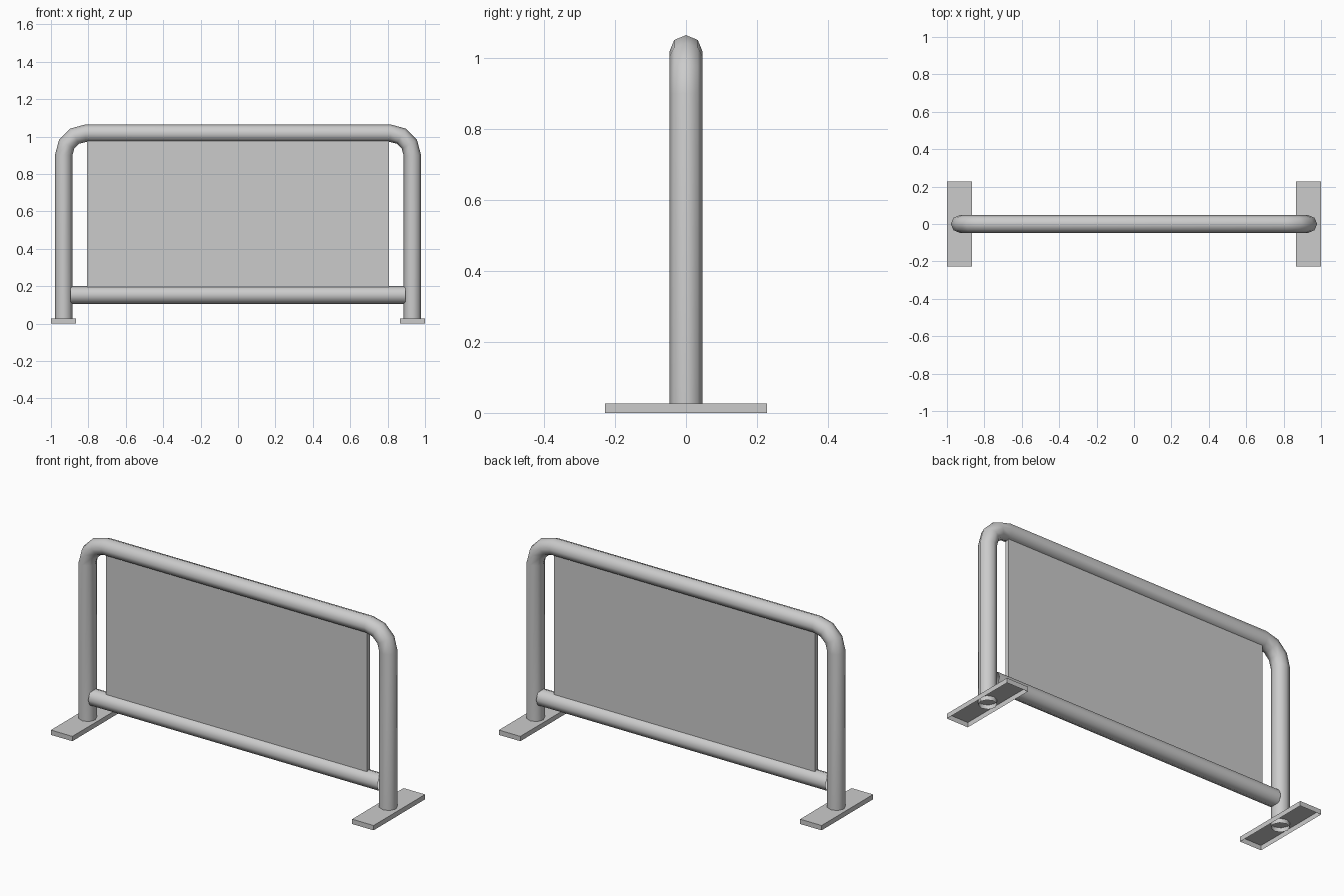
import bpy, bmesh, math
from mathutils import Vector, Matrix

cube = bpy.data.objects.get("Cube")
if cube:
    bpy.data.objects.remove(cube, do_unlink=True)

SIDES = 8
R = 0.047        # tube radius
LEG_X = 0.932    # leg centre line
TOP_Z = 1.018    # top rail centre line
BEND = 0.118     # bend radius of the centre line

grey = bpy.data.materials.new("light_grey")
grey.use_nodes = True
grey.diffuse_color = (0.6, 0.6, 0.6, 1)
grey.node_tree.nodes["Principled BSDF"].inputs["Base Color"].default_value = (0.6, 0.6, 0.6, 1)


def finish(bm, name, smooth=False):
    bmesh.ops.recalc_face_normals(bm, faces=bm.faces)
    mesh = bpy.data.meshes.new(name)
    bm.to_mesh(mesh)
    bm.free()
    mesh.materials.append(grey)
    obj = bpy.data.objects.new(name, mesh)
    bpy.context.collection.objects.link(obj)
    if smooth:
        bpy.ops.object.select_all(action='DESELECT')
        obj.select_set(True)
        bpy.context.view_layer.objects.active = obj
        bpy.ops.object.shade_smooth_by_angle(angle=math.radians(50))
    return obj


def tube(name, stations):
    """Open tube through (centre, outward direction) stations in the xz plane."""
    bm = bmesh.new()
    rings = []
    for centre, out in stations:
        ring = []
        for i in range(SIDES):
            a = 2 * math.pi * i / SIDES
            ring.append(bm.verts.new(centre + R * (math.cos(a) * out + math.sin(a) * Vector((0, 1, 0)))))
        rings.append(ring)
    for a, b in zip(rings, rings[1:]):
        for i in range(SIDES):
            j = (i + 1) % SIDES
            bm.faces.new((a[i], a[j], b[j], b[i]))
    return finish(bm, name, True)


def box(name, lo, hi, open_bottom=False):
    lo, hi = Vector(lo), Vector(hi)
    bm = bmesh.new()
    bmesh.ops.create_cube(bm, size=1, matrix=Matrix.Translation((lo + hi) / 2) @ Matrix.Diagonal((*(hi - lo), 1)))
    bmesh.ops.recalc_face_normals(bm, faces=bm.faces)
    if open_bottom:
        bottom = [f for f in bm.faces if f.normal.z < -0.9]
        bmesh.ops.delete(bm, geom=bottom, context='FACES')
    return finish(bm, name)


# Bent frame: leg, rounded corner, top rail, rounded corner, leg
stations = [(Vector((LEG_X, 0, 0.003)), Vector((1, 0, 0)))]
for start, side in ((0, 1), (90, -1)):
    corner = Vector((side * (LEG_X - BEND), 0, TOP_Z - BEND))
    for step in range(4):
        a = math.radians(start + 30 * step)
        out = Vector((math.cos(a), 0, math.sin(a)))
        stations.append((corner + BEND * out, out))
stations.append((Vector((-LEG_X, 0, 0.003)), Vector((-1, 0, 0))))
tube("bent_frame", stations)

# Straight lower rail between the legs
up = Vector((0, 0, 1))
tube("lower_rail", [(Vector((x, 0, 0.153)), up) for x in (-0.896, 0.896)])

# Infill panel between the rails
box("infill_panel", (-0.808, -0.0125, 0.17), (0.808, 0.0125, 1.0))

# Hollow foot plates, open underneath
box("left_foot", (0.867, -0.228, 0), (1.0, 0.228, 0.027), True)
box("right_foot", (-1.0, -0.228, 0), (-0.867, 0.228, 0.027), True)
